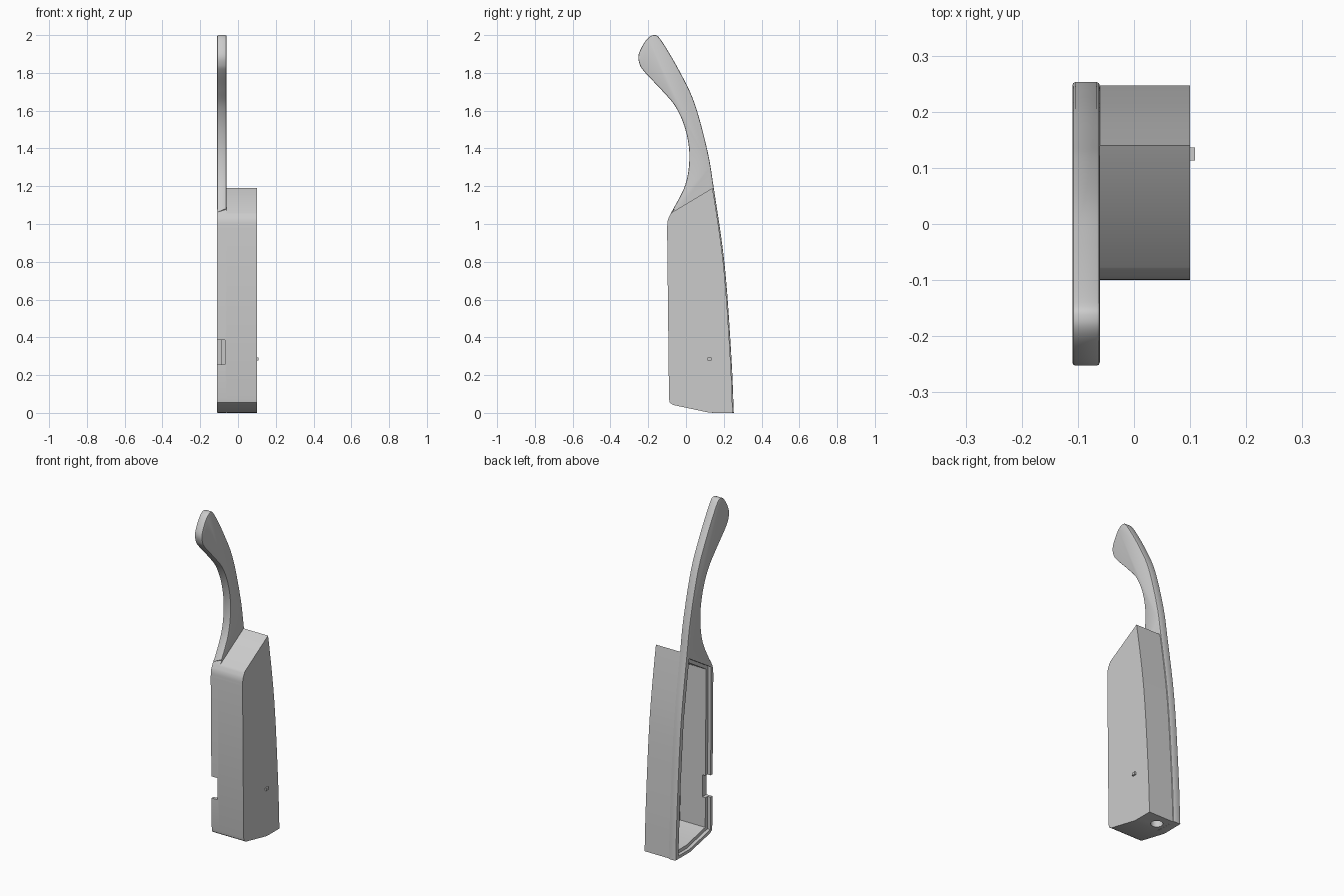
import bpy, bmesh, math
from mathutils import Vector

cube = bpy.data.objects.get("Cube")
if cube:
    bpy.data.objects.remove(cube, do_unlink=True)

grey = bpy.data.materials.new("matte grey")
grey.use_nodes = True
grey.diffuse_color = (0.6, 0.6, 0.6, 1)
grey.node_tree.nodes["Principled BSDF"].inputs["Base Color"].default_value = (0.6, 0.6, 0.6, 1)


def make_object(name, bm):
    bmesh.ops.recalc_face_normals(bm, faces=bm.faces)
    mesh = bpy.data.meshes.new(name)
    bm.to_mesh(mesh)
    bm.free()
    mesh.materials.append(grey)
    obj = bpy.data.objects.new(name, mesh)
    bpy.context.collection.objects.link(obj)
    return obj


def prism(name, outline, x0, x1, round_rule=None):
    """Extrude a side outline (y, z) from x0 to x1; round_rule picks rim edges to soften."""
    bm = bmesh.new()
    face = bm.faces.new([bm.verts.new((x0, y, z)) for y, z in outline])
    ext = bmesh.ops.extrude_face_region(bm, geom=[face])
    bmesh.ops.translate(bm, vec=(x1 - x0, 0, 0),
                        verts=[g for g in ext["geom"] if isinstance(g, bmesh.types.BMVert)])
    if round_rule:
        rim = [e for e in bm.edges if abs(e.verts[0].co.x - e.verts[1].co.x) < 1e-5
               and all(round_rule(v.co) for v in e.verts)]
        bmesh.ops.bevel(bm, geom=rim, offset=0.006, segments=2, profile=0.5, affect='EDGES')
    return make_object(name, bm)


def box(name, lo, hi):
    return prism(name, [(lo[1], lo[2]), (hi[1], lo[2]), (hi[1], hi[2]), (lo[1], hi[2])], lo[0], hi[0])


def spline(points, steps=6):
    """Smooth curve through the points."""
    p = [Vector(q) for q in points]
    p = [2 * p[0] - p[1]] + p + [2 * p[-1] - p[-2]]
    out = []
    for a, b, c, d in zip(p, p[1:], p[2:], p[3:]):
        for i in range(steps):
            t = i / steps
            out.append(0.5 * (2 * b + (c - a) * t + (2 * a - 5 * b + 4 * c - d) * t ** 2
                              + (3 * b - a - 3 * c + d) * t ** 3))
    return out + [p[-2]]


def inset(points, dist):
    """Move a counter-clockwise outline inward with mitred corners."""
    p = [Vector(q) for q in points]
    out = []
    for i, b in enumerate(p):
        d1 = (b - p[i - 1]).normalized()
        d2 = (p[(i + 1) % len(p)] - b).normalized()
        n1, n2 = Vector((-d1.y, d1.x)), Vector((-d2.y, d2.x))
        out.append(b + (n1 + n2) * dist / (1 + n1.dot(n2)))
    return out


def cut(obj, cutters):
    for c in cutters:
        c.hide_render = True
        mod = obj.modifiers.new("cut", 'BOOLEAN')
        mod.operation, mod.solver, mod.object = 'DIFFERENCE', 'EXACT', c
    deps = bpy.context.evaluated_depsgraph_get()
    mesh = bpy.data.meshes.new_from_object(obj.evaluated_get(deps))
    obj.modifiers.clear()
    obj.data = mesh


# Side outline: back curve, rounded tip, waist, then straight front and bottom
curve = spline([(0.253, 0), (0.24, 0.3), (0.205, 0.78), (0.147, 1.19), (0.113, 1.39),
                (0.045, 1.64), (-0.035, 1.81), (-0.13, 1.97), (-0.168, 2.0), (-0.21, 1.975),
                (-0.25, 1.9), (-0.245, 1.845), (-0.215, 1.8), (-0.13, 1.71), (-0.055, 1.62),
                (-0.003, 1.5), (0.018, 1.36), (-0.003, 1.21), (-0.077, 1.062),
                (-0.096, 1.02), (-0.1, 0.98)])
lower = [(-0.09, 0.075), (-0.086, 0.054), (-0.068, 0.042), (0.12, 0.002), (0.15, 0)]
back = [(p.x - 0.006, p.y) for p in curve if p.x > 0.1 and p.y < 1.185]
front = [(p.x, p.y) for p in curve if p.x < 0 and p.y < 1.06]

# Thin plate that carries the handle, and the housing beside it
plate = prism("handle_plate", [tuple(p) for p in curve] + lower, -0.11, -0.061,
              lambda c: c.z > 1.07 or c.y > 0.14)
housing = prism("housing", back + [(0.14, 1.19), (-0.077, 1.06)] + front + lower, -0.061, 0.1)

# Cavity open on one side, with a stepped lip around its mouth
core = [(0.25, 0), (0.23, 0.4), (0.2, 0.8), (0.143, 1.19), (-0.1, 1.04), (-0.092, 0.046), (0.12, 0)]
lip = prism("lip_cutter", inset(core, 0.02), -0.2, -0.09)
cavity = prism("cavity_cutter", inset(core, 0.04), -0.15, 0.075)
notch = box("notch_cutter", (-0.2, -0.2, 0.255), (-0.07, -0.03, 0.385))

# Round hole through the bottom
bm = bmesh.new()
bmesh.ops.create_cone(bm, cap_ends=True, segments=32, radius1=0.033, radius2=0.033, depth=0.2)
bmesh.ops.translate(bm, verts=bm.verts, vec=(-0.01, 0.175, 0))
hole = make_object("hole_cutter", bm)

cut(plate, [lip, cavity, notch])
cut(housing, [cavity, hole])
for c in (lip, cavity, notch, hole):
    bpy.data.objects.remove(c, do_unlink=True)

# Small pin on the closed side
pin = box("side_pin", (0.09, 0.113, 0.277), (0.109, 0.136, 0.293))

# Smooth curves, sharp edges
bpy.ops.object.select_all(action='DESELECT')
for obj in (plate, housing):
    obj.select_set(True)
bpy.context.view_layer.objects.active = plate
bpy.ops.object.shade_smooth_by_angle(angle=math.radians(30))
